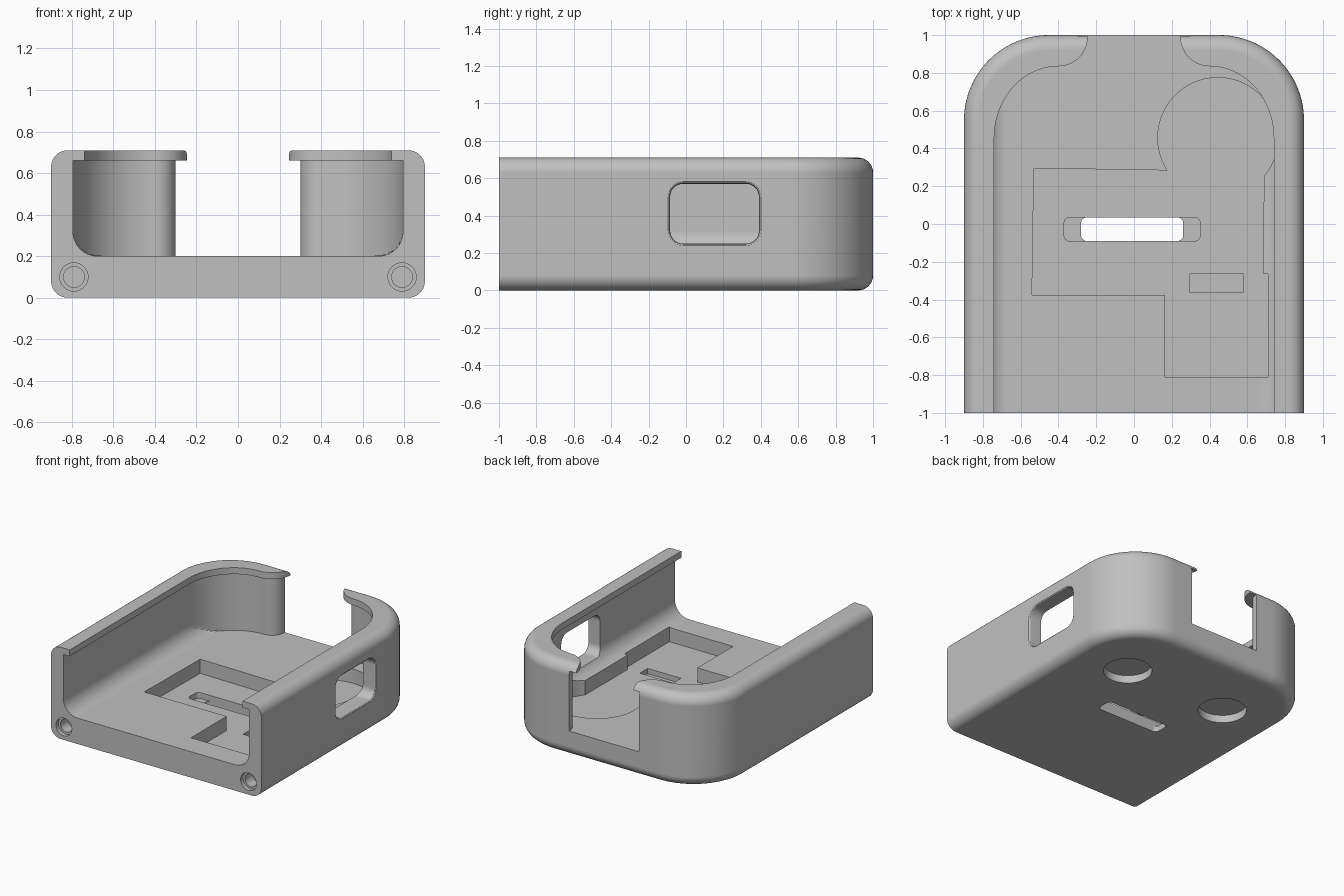
import bpy, bmesh
from math import cos, sin, pi, radians, sqrt

cube = bpy.data.objects.get("Cube")
if cube:
    bpy.data.objects.remove(cube, do_unlink=True)

grey = bpy.data.materials.new("light_grey")
grey.use_nodes = True
colour = (0.53, 0.53, 0.53, 1)
grey.diffuse_color = colour
grey.node_tree.nodes["Principled BSDF"].inputs["Base Color"].default_value = colour

HEIGHT, FLOOR, LIP = 0.71, 0.2, 0.66
POCKET = 0.09


def loft(name, rings):
    """Closed solid skinned through rings of equal length."""
    bm = bmesh.new()
    loops = [[bm.verts.new(p) for p in ring] for ring in rings]
    n = len(loops[0])
    for low, high in zip(loops, loops[1:]):
        for i in range(n):
            j = (i + 1) % n
            bm.faces.new((low[i], low[j], high[j], high[i]))
    bm.faces.new(loops[0])
    bm.faces.new(loops[-1])
    bmesh.ops.recalc_face_normals(bm, faces=bm.faces)
    mesh = bpy.data.meshes.new(name)
    bm.to_mesh(mesh)
    bm.free()
    obj = bpy.data.objects.new(name, mesh)
    bpy.context.collection.objects.link(obj)
    mesh.materials.append(grey)
    return obj


def prism(name, outline, z0, z1):
    return loft(name, [[(x, y, z) for x, y in outline] for z in (z0, z1)])


def arc(cx, cy, rx, ry, start, end, steps):
    turns = [radians(start + (end - start) * i / steps) for i in range(steps + 1)]
    return [(cx + rx * cos(t), cy + ry * sin(t)) for t in turns]


def mirrored(half):
    return half + [(-x, y) for x, y in reversed(half)]


def rounded_rect(x0, x1, y0, y1, r):
    corners = ((x1 - r, y1 - r, 0), (x0 + r, y1 - r, 90),
               (x0 + r, y0 + r, 180), (x1 - r, y0 + r, 270))
    return [p for cx, cy, a in corners for p in arc(cx, cy, r, r, a, a + 90, 8)]


def cut(body, cutter):
    mod = body.modifiers.new("cut", 'BOOLEAN')
    mod.operation = 'DIFFERENCE'
    mod.solver = 'EXACT'
    mod.object = cutter
    cutter.hide_render = True
    bpy.context.view_layer.objects.active = body
    bpy.ops.object.modifier_apply(modifier=mod.name)
    bpy.data.objects.remove(cutter, do_unlink=True)


# Outer block: rounded back corners, softened top and bottom edges
def outer(d, z):
    r = 0.45
    half = [(0.9 - d, -1)] + arc(0.9 - r, 1 - r, r - d, r - d, 0, 90, 28)
    return [(x, y, z) for x, y in mirrored(half)]


EDGE = 0.08
steps = [i * pi / 16 for i in range(9)]
rings = [outer(EDGE * (1 - sin(t)), EDGE * (1 - cos(t))) for t in steps]
rings += [outer(EDGE * (1 - cos(t)), HEIGHT - EDGE * (1 - sin(t))) for t in steps]
case = loft("open_case", rings)


# Cavity plan: curved rear corners flaring out into the rear opening
def cavity_plan(d):
    half = [(0.74 + d, -1.1)] + arc(0.4, 0.455, 0.34 + d, 0.38 + d, 0, 90, 24)
    half += arc(0.4, 0.99, 0.155 - d, 0.155 - d, 270, 180, 12)[1:]
    return mirrored(half + [(0.245 + d, 1.1)])


# Lower cavity with filleted long sides, then the narrower lip opening
FILLET, WALL = 0.12, 0.055
rings = []
for t in steps:
    w = 0.74 + WALL - FILLET * (1 - sin(t))
    z = FLOOR + FILLET * (1 - cos(t))
    rings.append([(max(-w, min(w, x)), y, z) for x, y in cavity_plan(WALL)])
rings.append([(x, y, LIP) for x, y in cavity_plan(WALL)])
cut(case, loft("cavity_cutter", rings))
cut(case, prism("lip_cutter", cavity_plan(0), LIP - 0.05, HEIGHT + 0.1))

# Stepped pocket with a round bay in the floor
pocket = [(-0.53, 0.295)] + arc(0.444, 0.457, 0.318, 0.318, 213, -40, 60)
pocket += [(0.685, -0.265), (0.71, -0.265), (0.71, -0.81),
           (0.165, -0.81), (0.165, -0.375), (-0.54, -0.375)]
cut(case, prism("pocket_cutter", pocket, POCKET, 0.32))
cut(case, prism("small_recess_cutter",
                [(0.295, -0.36), (0.58, -0.36), (0.58, -0.265), (0.295, -0.265)],
                0.05, 0.15))

# Stepped slot through the base
cut(case, prism("slot_recess_cutter", rounded_rect(-0.37, 0.35, -0.09, 0.035, 0.03), 0.045, 0.15))
cut(case, prism("slot_cutter", rounded_rect(-0.28, 0.26, -0.09, 0.035, 0.03), -0.1, 0.15))

# Side window with softened outer rim
rim = [(0.6, 0), (0.885, 0), (0.895, 0.004), (0.902, 0.014), (1.0, 0.014)]
cut(case, loft("window_cutter",
               [[(x, y, z) for y, z in
                 rounded_rect(-0.085 - g, 0.39 + g, 0.25 - g, 0.57 + g, 0.07 + g)]
                for x, g in rim]))

for side in (-1, 1):
    # Round blind recesses under the base
    disc = arc(side * 0.44, 0.455, 0.173, 0.173, 0, 354, 59)
    cut(case, prism("base_recess_cutter", disc, -0.1, 0.06))
    # Stepped screw holes in the front face
    profile = [(-1.1, 0.068), (-0.97, 0.068), (-0.97, 0.05), (-0.88, 0.05)]
    cut(case, loft("screw_hole_cutter",
                   [[(x, y, z) for x, z in arc(side * 0.79, 0.1, r, r, 0, 350, 35)]
                    for y, r in profile]))

# Smooth curved faces, crisp edges
bpy.ops.object.select_all(action='DESELECT')
case.select_set(True)
bpy.context.view_layer.objects.active = case
bpy.ops.object.shade_smooth_by_angle(angle=radians(25))
weighted = case.modifiers.new("even_shading", 'WEIGHTED_NORMAL')
weighted.keep_sharp = True
